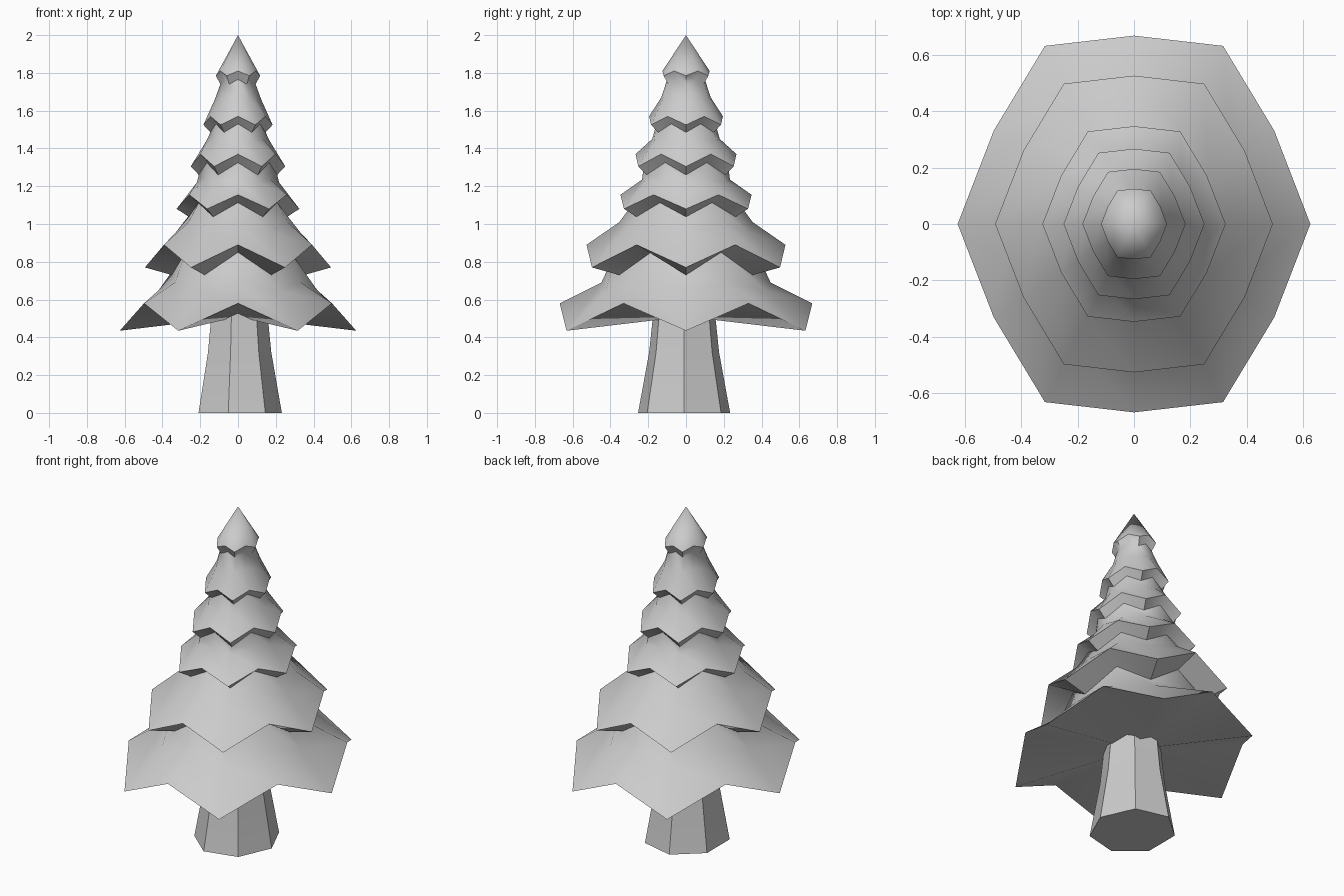
import bpy, bmesh, math

if "Cube" in bpy.data.objects:
    bpy.data.objects.remove(bpy.data.objects["Cube"])


def make_object(name, bm, angle):
    bmesh.ops.recalc_face_normals(bm, faces=bm.faces)
    mesh = bpy.data.meshes.new(name)
    bm.to_mesh(mesh)
    bm.free()
    ob = bpy.data.objects.new(name, mesh)
    bpy.context.collection.objects.link(ob)
    bpy.ops.object.select_all(action='DESELECT')
    ob.select_set(True)
    bpy.context.view_layer.objects.active = ob
    bpy.ops.object.shade_smooth_by_angle(angle=math.radians(angle))
    return ob


def bridge(bm, a, b):
    n = len(a)
    for i in range(n):
        bm.faces.new((a[i], a[(i + 1) % n], b[(i + 1) % n], b[i]))


def fan(bm, ring, point):
    c = bm.verts.new(point)
    n = len(ring)
    for i in range(n):
        bm.faces.new((ring[i], ring[(i + 1) % n], c))


# Plan of one tier in units of its half width: low tips alternate with high notches
QUARTER = [(1, 0), (0.795, 0.53), (0.505, 1.01), (0, 1.068)]
PLAN = (QUARTER + [(-x, y) for x, y in QUARTER[-2::-1]]
        + [(-x, -y) for x, y in QUARTER[1:]]
        + [(x, -y) for x, y in QUARTER[-2:0:-1]])


def zigzag(bm, size, z_tip, z_notch):
    return [bm.verts.new((x * size, y * size, z_notch if i % 2 else z_tip))
            for i, (x, y) in enumerate(PLAN)]


# Foliage, top to bottom:
# half width, tip z, notch z, tuck scale, tuck drop, middle ring tip z and notch z
TIERS = [
    (0.117, 1.785, 1.81, 0.80, 0.045, None, None),
    (0.183, 1.525, 1.57, 0.80, 0.040, 1.66, 1.67),
    (0.250, 1.305, 1.37, 0.83, 0.045, 1.44, 1.45),
    (0.325, 1.080, 1.155, 0.80, 0.042, 1.22, 1.235),
    (0.493, 0.770, 0.89, 0.71, 0.040, 0.955, 1.01),
    (0.626, 0.435, 0.58, None, None, 0.65, 0.69),
]
bm = bmesh.new()
upper = None
for size, zt, zn, tuck, drop, mt, mn in TIERS:
    hem = zigzag(bm, size, zt, zn)
    if upper is None:
        fan(bm, hem, (0, 0, 2))
    else:
        mid = zigzag(bm, size * 0.67, mt, mn)
        bridge(bm, upper, mid)
        bridge(bm, mid, hem)
    if tuck:
        upper = zigzag(bm, size * tuck, zt - drop, zn - drop)
        bridge(bm, hem, upper)
    else:
        fan(bm, hem, (0, 0, 0.51))
make_object("foliage", bm, 50)

# Trunk: seven-sided, flaring towards the ground
bm = bmesh.new()
rings = []
for z, s in [(0, 1), (0.32, 0.76), (0.53, 0.67)]:
    rings.append([bm.verts.new((0.232 * s * math.cos(math.tau * i / 7),
                                0.25 * s * math.sin(math.tau * i / 7) - 0.01, z))
                  for i in range(7)])
for a, b in zip(rings, rings[1:]):
    bridge(bm, a, b)
bm.faces.new(rings[0])
bm.faces.new(rings[-1])
make_object("trunk", bm, 20)
